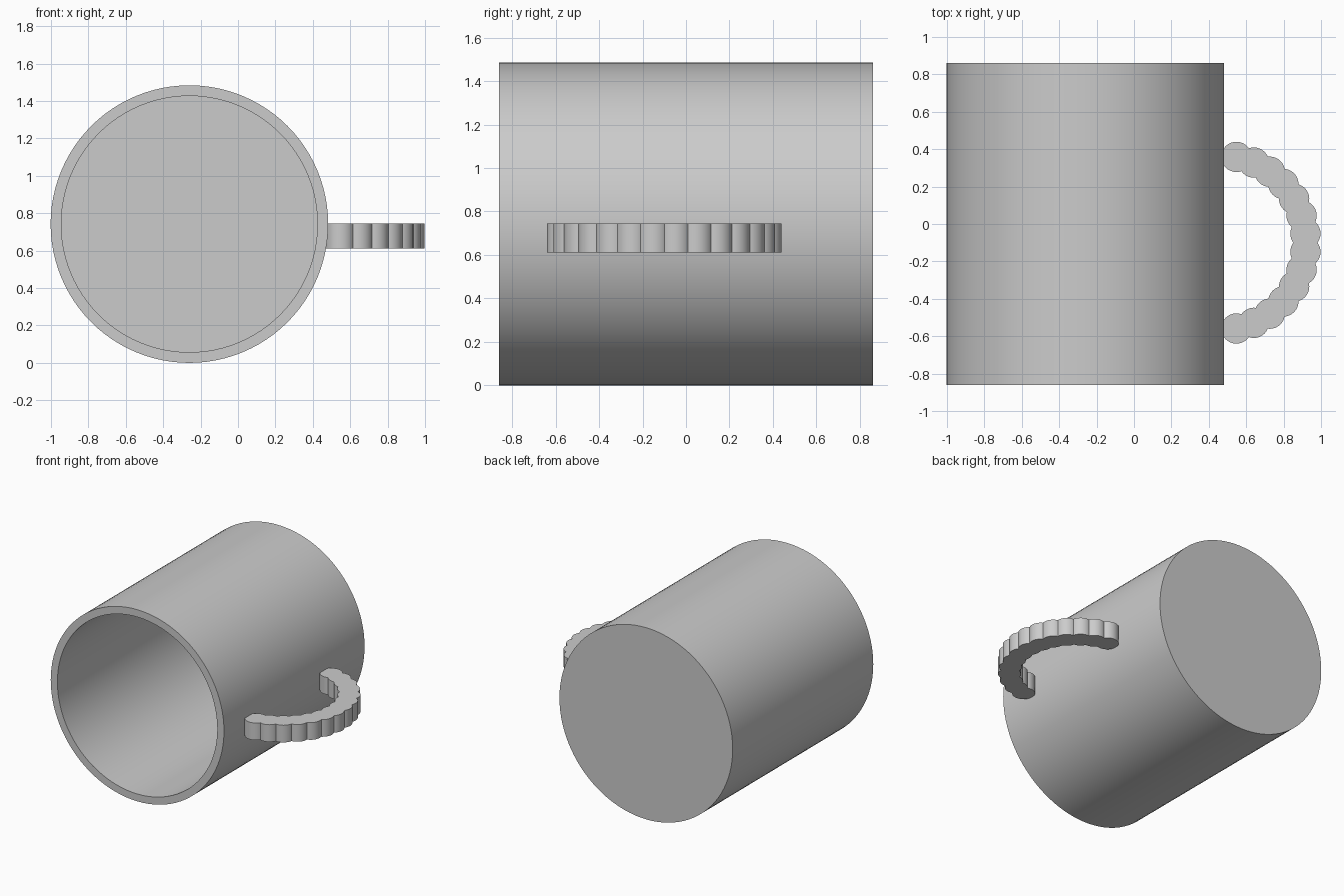
import bpy, bmesh, math
from mathutils import Matrix

if "Cube" in bpy.data.objects:
    bpy.data.objects.remove(bpy.data.objects["Cube"])


def finish(name, bm):
    """Turn a bmesh into a smooth-shaded object with sharp edges kept."""
    bmesh.ops.recalc_face_normals(bm, faces=bm.faces)
    mesh = bpy.data.meshes.new(name)
    bm.to_mesh(mesh)
    bm.free()
    obj = bpy.data.objects.new(name, mesh)
    bpy.context.collection.objects.link(obj)
    bpy.context.view_layer.objects.active = obj
    obj.select_set(True)
    bpy.ops.object.shade_smooth_by_angle(angle=math.radians(35))
    obj.select_set(False)
    return obj


# Cup body lying on its side, mouth towards the front: (radius, y) rings
CX, CZ, SIDES = -0.26, 0.742, 96
profile = [(0.742, 0.86), (0.742, -0.86), (0.685, -0.86), (0.685, 0.81)]
bm = bmesh.new()
rings = []
for r, y in profile:
    rings.append([bm.verts.new((CX + r * math.cos(2 * math.pi * i / SIDES), y,
                                CZ + r * math.sin(2 * math.pi * i / SIDES)))
                  for i in range(SIDES)])
for a, b in zip(rings, rings[1:]):
    for i in range(SIDES):
        j = (i + 1) % SIDES
        bm.faces.new((a[i], a[j], b[j], b[i]))
bm.faces.new(rings[0])     # outer base
bm.faces.new(rings[-1])    # inner floor
finish("cup_body", bm)

# Handle: an arc of overlapping upright pegs
HX, HY, HR = 0.45, -0.10, 0.469
Z0, Z1, PEG_R, COUNT = 0.612, 0.745, 0.081, 14
for k in range(COUNT):
    ang = math.radians(78 - 12 * k)
    bm = bmesh.new()
    bmesh.ops.create_cone(
        bm, cap_ends=True, segments=32, radius1=PEG_R, radius2=PEG_R, depth=Z1 - Z0,
        matrix=Matrix.Translation((HX + HR * math.cos(ang),
                                   HY + HR * math.sin(ang), (Z0 + Z1) / 2)))
    finish(f"handle_peg_{k + 1}", bm)
